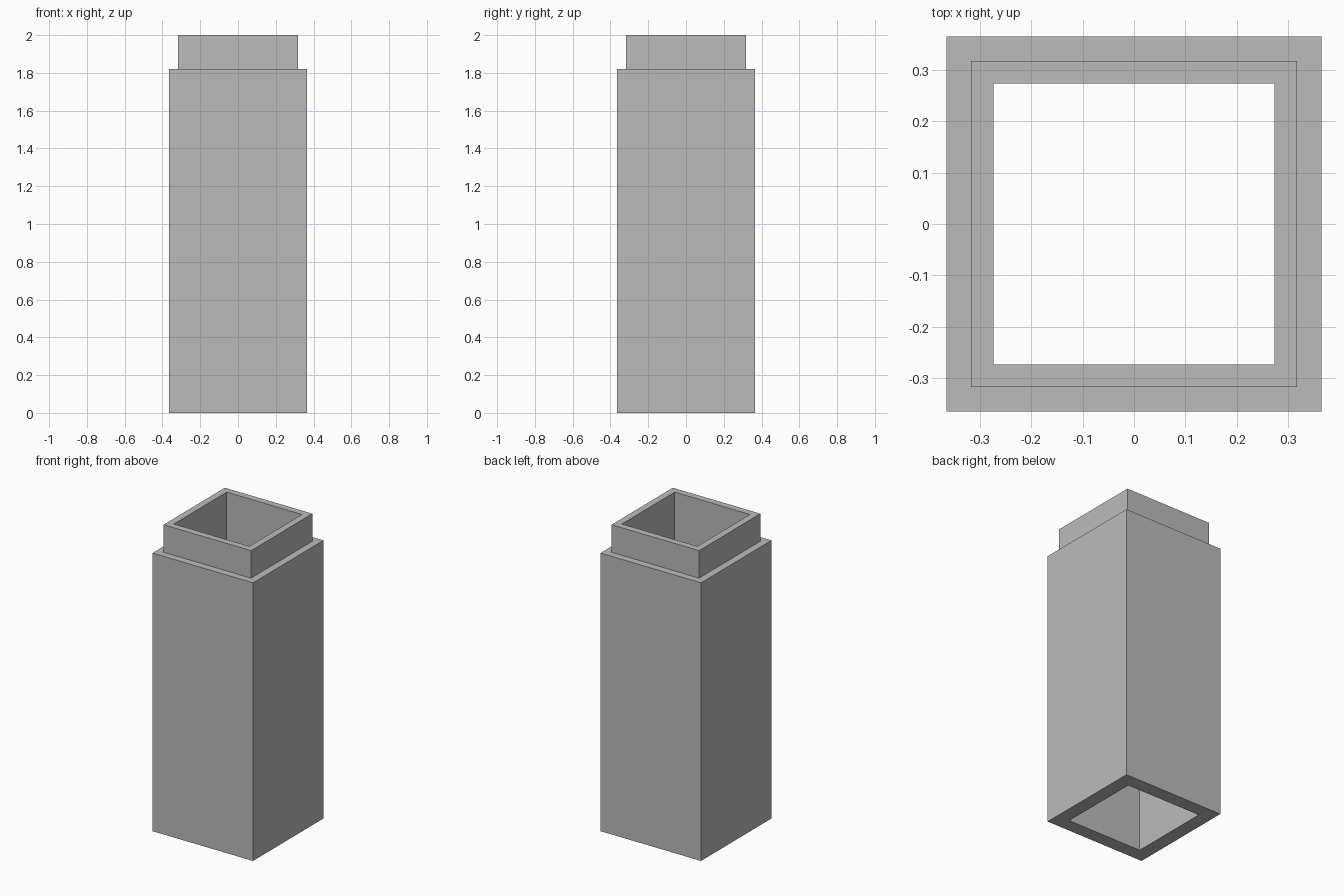
import bpy
import bmesh

cube = bpy.data.objects.get("Cube")
if cube:
    bpy.data.objects.remove(cube, do_unlink=True)

# Single plain grey
grey = bpy.data.materials.new("plain_grey")
grey.use_nodes = True
colour = (0.5, 0.5, 0.5, 1)
grey.diffuse_color = colour
grey.node_tree.nodes["Principled BSDF"].inputs["Base Color"].default_value = colour

# Half-widths and heights of the square sleeve
BODY, NECK, BORE = 0.364, 0.317, 0.273
SHOULDER, TOP = 1.82, 2.0

# Closed wall profile: (half-width, height), swept round the square
profile = [(BODY, 0), (BODY, SHOULDER), (NECK, SHOULDER),
           (NECK, TOP), (BORE, TOP), (BORE, 0)]
corners = [(-1, -1), (1, -1), (1, 1), (-1, 1)]

bm = bmesh.new()
rings = [[bm.verts.new((sx * r, sy * r, z)) for sx, sy in corners]
         for r, z in profile]
for i, lower in enumerate(rings):
    upper = rings[(i + 1) % len(rings)]
    for j in range(4):
        k = (j + 1) % 4
        bm.faces.new((lower[j], lower[k], upper[k], upper[j]))
bmesh.ops.recalc_face_normals(bm, faces=bm.faces[:])

mesh = bpy.data.meshes.new("square_sleeve")
bm.to_mesh(mesh)
bm.free()
mesh.materials.append(grey)
sleeve = bpy.data.objects.new("square_sleeve", mesh)
bpy.context.collection.objects.link(sleeve)
